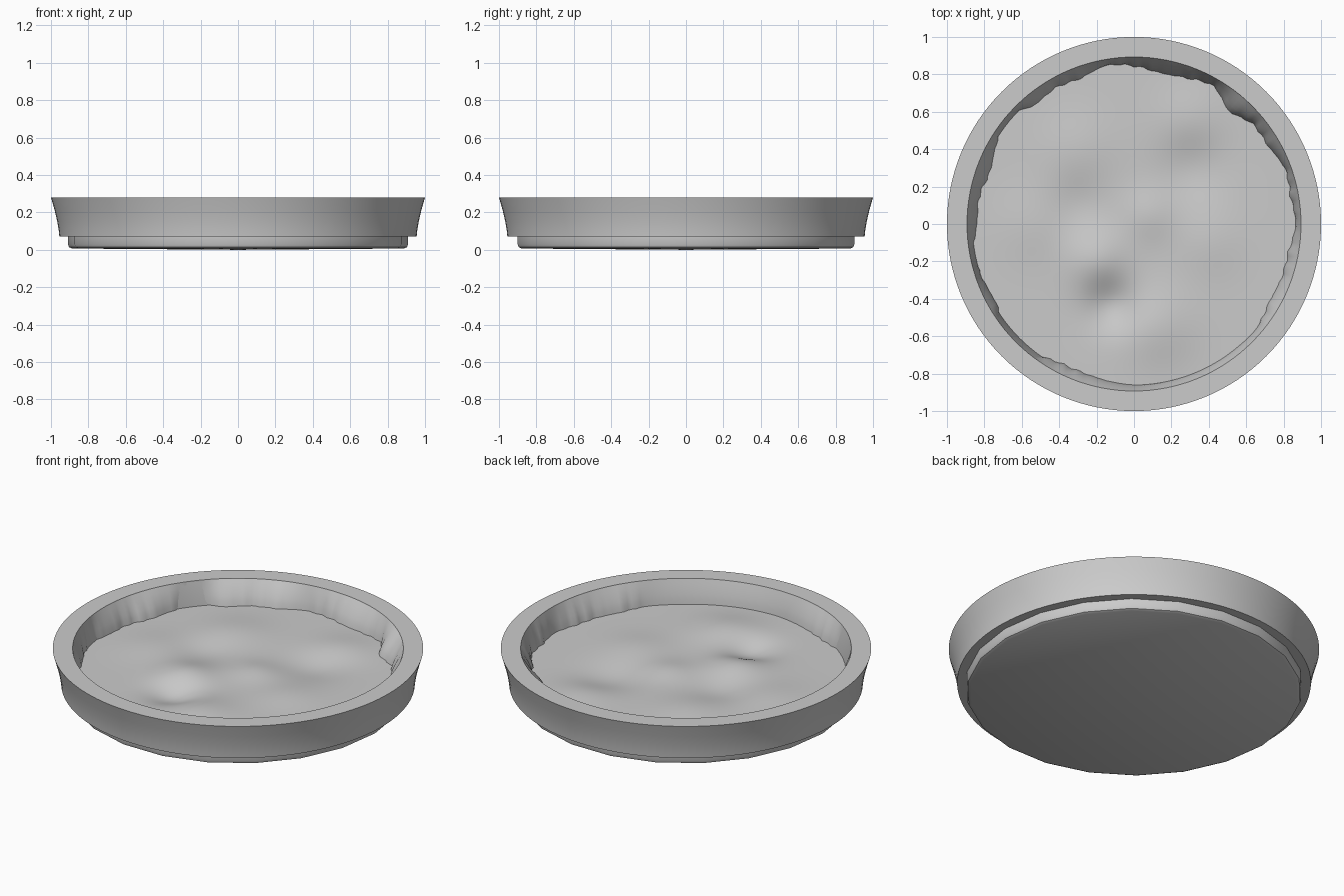
import bpy, bmesh, math

if "Cube" in bpy.data.objects:
    bpy.data.objects.remove(bpy.data.objects["Cube"])


def finish(name, bm, angle=30):
    bmesh.ops.recalc_face_normals(bm, faces=bm.faces)
    me = bpy.data.meshes.new(name)
    bm.to_mesh(me)
    bm.free()
    ob = bpy.data.objects.new(name, me)
    bpy.context.collection.objects.link(ob)
    bpy.ops.object.select_all(action='DESELECT')
    ob.select_set(True)
    bpy.context.view_layer.objects.active = ob
    bpy.ops.object.shade_smooth_by_angle(angle=math.radians(angle))
    return ob


def rings_to_faces(bm, rings, closed=False):
    n = len(rings[0])
    pairs = list(zip(rings, rings[1:]))
    if closed:
        pairs.append((rings[-1], rings[0]))
    for a, b in pairs:
        for i in range(n):
            j = (i + 1) % n
            bm.faces.new((a[i], a[j], b[j], b[i]))


def lathe(bm, profile, n, closed=False):
    rings = [[bm.verts.new((r * math.cos(math.tau * i / n), r * math.sin(math.tau * i / n), z))
              for i in range(n)] for r, z in profile]
    rings_to_faces(bm, rings, closed)
    return rings


# flared outer ring with flat lip
bm = bmesh.new()
lathe(bm, [(0.955, 0.07), (0.958, 0.1), (0.966, 0.15), (0.98, 0.21), (1.0, 0.28),
           (0.893, 0.28), (0.862, 0.13), (0.862, 0.07)], 128, closed=True)
finish("rim_ring", bm)

# low-sided base with rounded bottom edge
bm = bmesh.new()
base = lathe(bm, [(0.91, 0.075), (0.91, 0.03), (0.903, 0.014), (0.888, 0.007)], 22)
centre = bm.verts.new((0, 0, 0))
for i in range(22):
    bm.faces.new((base[-1][i], base[-1][(i + 1) % 22], centre))
bm.faces.new(base[0])
finish("base", bm)

# uneven filling: edge radius every 10 degrees, ragged except at the smooth front right
EDGE = [.865, .85, .86, .83, .83, .79, .85, .83, .82, .845, .86, .83,
        .84, .83, .885, .85, .82, .84, .84, .87, .86, .85, .89, .885,
        .845, .84, .85, .86, .86, .86, .86, .86, .86, .835, .84, .84]
# soft mounds and hollows: x, y, height, width
BUMPS = [(-.2, -.2, .035, .16), (-.12, -.43, -.045, .14), (.12, -.55, .03, .2),
         (.08, .05, .02, .14), (.3, .3, -.025, .18), (.3, .55, .02, .18),
         (-.3, .1, -.015, .15), (-.3, .4, .02, .2), (.4, -.1, .015, .18), (-.55, 0, .015, .2)]


def edge_radius(t):
    u = (t / math.tau * 36) % 36
    i = int(u)
    f = u - i
    p, q, r, s = (EDGE[(i + k) % 36] for k in (-1, 0, 1, 2))
    smooth = q + .5 * f * (r - p + f * (2 * p - 5 * q + 4 * r - s + f * (3 * (q - r) + s - p)))
    calm = 4.55 < t < 5.6
    return smooth + (0 if calm else .006 * math.sin(61 * t) * math.sin(7 * t))


def floor_z(x, y):
    return .14 + sum(h * math.exp(-((x - a) ** 2 + (y - b) ** 2) / (w * w)) for a, b, h, w in BUMPS)


bm = bmesh.new()
N, M = 216, 40
rings = []
for k in range(1, M + 1):
    ring = []
    for i in range(N):
        t = math.tau * i / N
        r = edge_radius(t) * k / M
        x, y = r * math.cos(t), r * math.sin(t)
        ring.append(bm.verts.new((x, y, floor_z(x, y))))
    rings.append(ring)
# ragged lining climbing from the floor to the lip
for f in (.2, .4, .6, .8, 1):
    ring = []
    for i in range(N):
        t = math.tau * i / N
        e = edge_radius(t)
        r = e + (.892 - e) * f ** 1.4
        x, y = e * math.cos(t), e * math.sin(t)
        z = floor_z(x, y)
        ring.append(bm.verts.new((r * math.cos(t), r * math.sin(t), z + (.278 - z) * f)))
    rings.append(ring)
rings_to_faces(bm, rings)
middle = bm.verts.new((0, 0, floor_z(0, 0)))
for i in range(N):
    bm.faces.new((rings[0][i], rings[0][(i + 1) % N], middle))
fill = finish("filling", bm, 40)
if fill.data.polygons[-1].normal.z < 0:
    fill.data.flip_normals()
